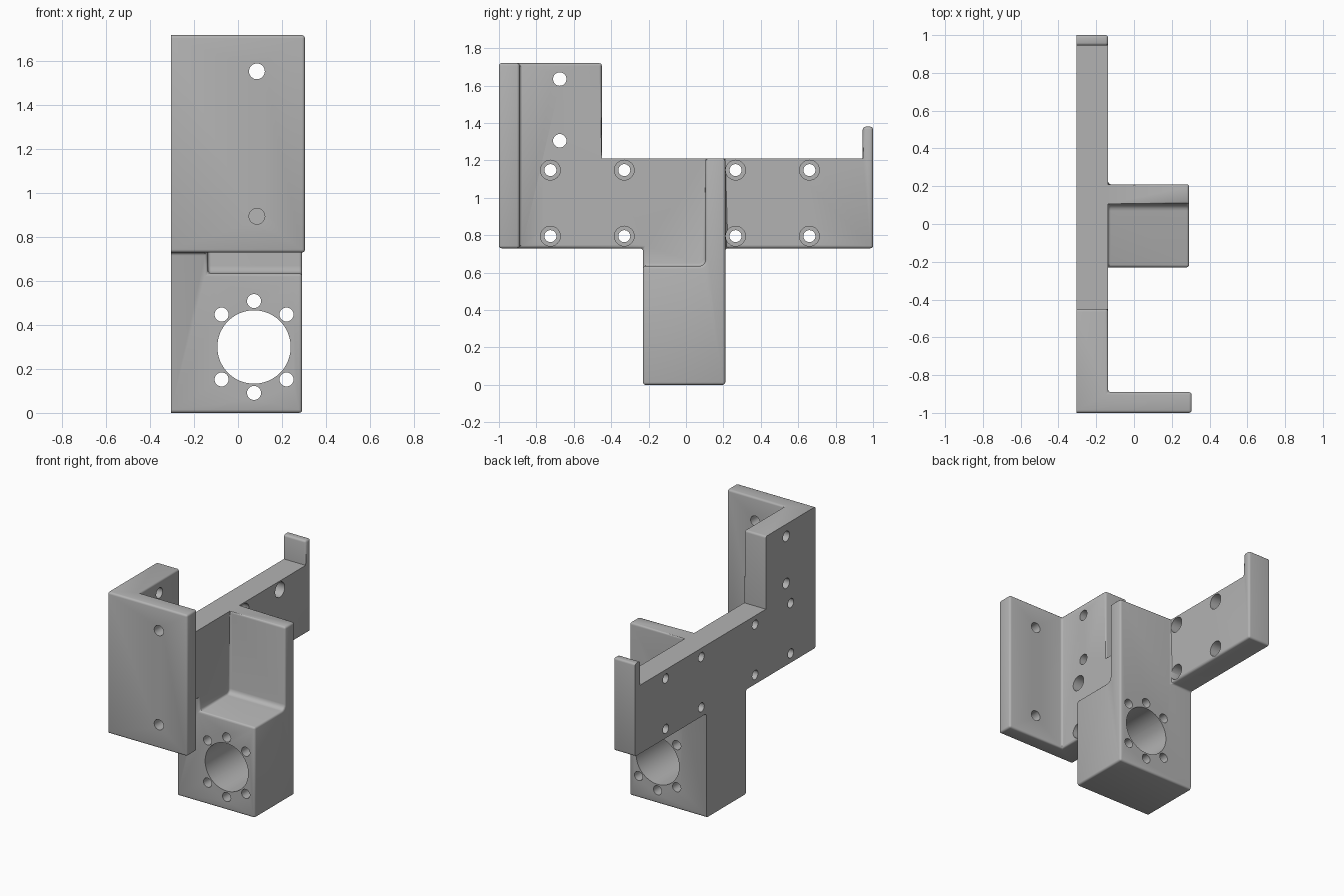
import bpy, bmesh, math
from mathutils import Matrix, Vector

cube = bpy.data.objects.get("Cube")
if cube:
    bpy.data.objects.remove(cube, do_unlink=True)

grey = bpy.data.materials.new("machined grey")
grey.use_nodes = True
colour = (0.45, 0.45, 0.45, 1)
grey.diffuse_color = colour
grey.node_tree.nodes["Principled BSDF"].inputs["Base Color"].default_value = colour

OUT, INN = -0.305, -0.137      # outer and inner face of the side plate


def new_object(name, bm):
    bmesh.ops.recalc_face_normals(bm, faces=bm.faces)
    mesh = bpy.data.meshes.new(name)
    bm.to_mesh(mesh)
    bm.free()
    mesh.materials.append(grey)
    obj = bpy.data.objects.new(name, mesh)
    bpy.context.collection.objects.link(obj)
    return obj


def prism(name, profile, x0, x1):
    """Extrude a y-z profile along x."""
    bm = bmesh.new()
    face = bm.faces.new([bm.verts.new((x0, y, z)) for y, z in profile])
    ext = bmesh.ops.extrude_face_region(bm, geom=[face])
    verts = [v for v in ext["geom"] if isinstance(v, bmesh.types.BMVert)]
    bmesh.ops.translate(bm, verts=verts, vec=(x1 - x0, 0, 0))
    return new_object(name, bm)


def rect(y0, y1, z0, z1):
    return [(y0, z0), (y1, z0), (y1, z1), (y0, z1)]


def add_cylinder(bm, centre, axis, radius, depth, sides=32):
    turn = Vector((0, 0, 1)).rotation_difference(Vector(axis)).to_matrix().to_4x4()
    bmesh.ops.create_cone(bm, cap_ends=True, segments=sides, radius1=radius, radius2=radius,
                          depth=depth, matrix=Matrix.Translation(centre) @ turn)


def apply_modifiers(obj):
    graph = bpy.context.evaluated_depsgraph_get()
    graph.update()
    mesh = bpy.data.meshes.new_from_object(obj.evaluated_get(graph))
    obj.modifiers.clear()
    obj.data = mesh


def boolean(obj, other, operation):
    mod = obj.modifiers.new(operation, "BOOLEAN")
    mod.operation, mod.object, mod.solver = operation, other, "EXACT"
    apply_modifiers(obj)
    bpy.data.objects.remove(other, do_unlink=True)


# Side plate with its raised front end, rear hook and lower stem
plate = prism("mounting_bracket", [
    (-1, 0.73), (-0.23, 0.73), (-0.23, 0), (0.21, 0), (0.21, 0.73), (1, 0.73), (1, 1.38),
    (0.945, 1.38), (0.945, 1.21), (-0.45, 1.21), (-0.45, 1.72), (-1, 1.72)], OUT, INN)

# Front flange
flange = prism("front_flange", rect(-1, -0.89, 0.73, 1.72), OUT + 0.05, 0.305)

# Bored block with an upright wall and a filleted inner corner
r = 0.035
fillet = [(0.105 - r + r * math.sin(a), 0.635 + r - r * math.cos(a))
          for a in (math.radians(90 - 22.5 * i) for i in range(5))]
block = prism("motor_block", [(-0.23, 0), (0.21, 0), (0.21, 1.21), (0.105, 1.21)]
              + fillet + [(-0.23, 0.635)], OUT + 0.05, 0.292)

for part in (flange, block):
    boolean(plate, part, "UNION")

# Round the edges, leaving the outer face and the rail top crisp
bm = bmesh.new()
bm.from_mesh(plate.data)
bmesh.ops.remove_doubles(bm, verts=bm.verts, dist=0.0005)
bmesh.ops.dissolve_limit(bm, angle_limit=math.radians(1), verts=bm.verts, edges=bm.edges)
rounded = []
for e in bm.edges:
    a, b = (v.co for v in e.verts)
    on_outer = max(a.x, b.x) < OUT + 0.001
    on_rail = min(a.z, b.z) > 1.2 and max(a.z, b.z) < 1.22 and max(a.x, b.x) < INN + 0.001
    if len(e.link_faces) == 2 and e.calc_face_angle(0) > math.radians(40) \
            and not on_outer and not on_rail:
        rounded.append(e)
bmesh.ops.bevel(bm, geom=rounded, offset=0.014, segments=3, profile=0.5,
                affect="EDGES", clamp_overlap=True)
bm.to_mesh(plate.data)
bm.free()

# Hole cutters: each set is non-overlapping
bores = bmesh.new()
for y in (-0.725, -0.33, 0.265, 0.66):
    for z in (0.795, 1.148):
        add_cylinder(bores, (INN, y, z), (1, 0, 0), 0.053, 0.16)

holes = bmesh.new()
for y in (-0.725, -0.33, 0.265, 0.66):
    for z in (0.795, 1.148):
        add_cylinder(holes, (-0.22, y, z), (1, 0, 0), 0.032, 0.4)
for z in (1.305, 1.635):
    add_cylinder(holes, (-0.22, -0.675, z), (1, 0, 0), 0.036, 0.4)
for z in (0.895, 1.555):
    add_cylinder(holes, (0.086, -0.945, z), (0, 1, 0), 0.036, 0.3)

# Central bore and its ring of bolt holes
add_cylinder(holes, (0.073, 0, 0.3), (0, 1, 0), 0.167, 0.8, 64)
for angle in (45, 90, 135, 225, 270, 315):
    a = math.radians(angle)
    add_cylinder(holes, (0.073 + 0.209 * math.cos(a), 0, 0.3 + 0.209 * math.sin(a)),
                 (0, 1, 0), 0.032, 0.8)

for name, cutter in (("counterbore_cutter", bores), ("hole_cutter", holes)):
    obj = new_object(name, cutter)
    obj.hide_render = True
    boolean(plate, obj, "DIFFERENCE")

# Smooth shading on the rounded surfaces only
bpy.ops.object.select_all(action="DESELECT")
plate.select_set(True)
bpy.context.view_layer.objects.active = plate
bpy.ops.object.shade_smooth_by_angle(angle=math.radians(32))
